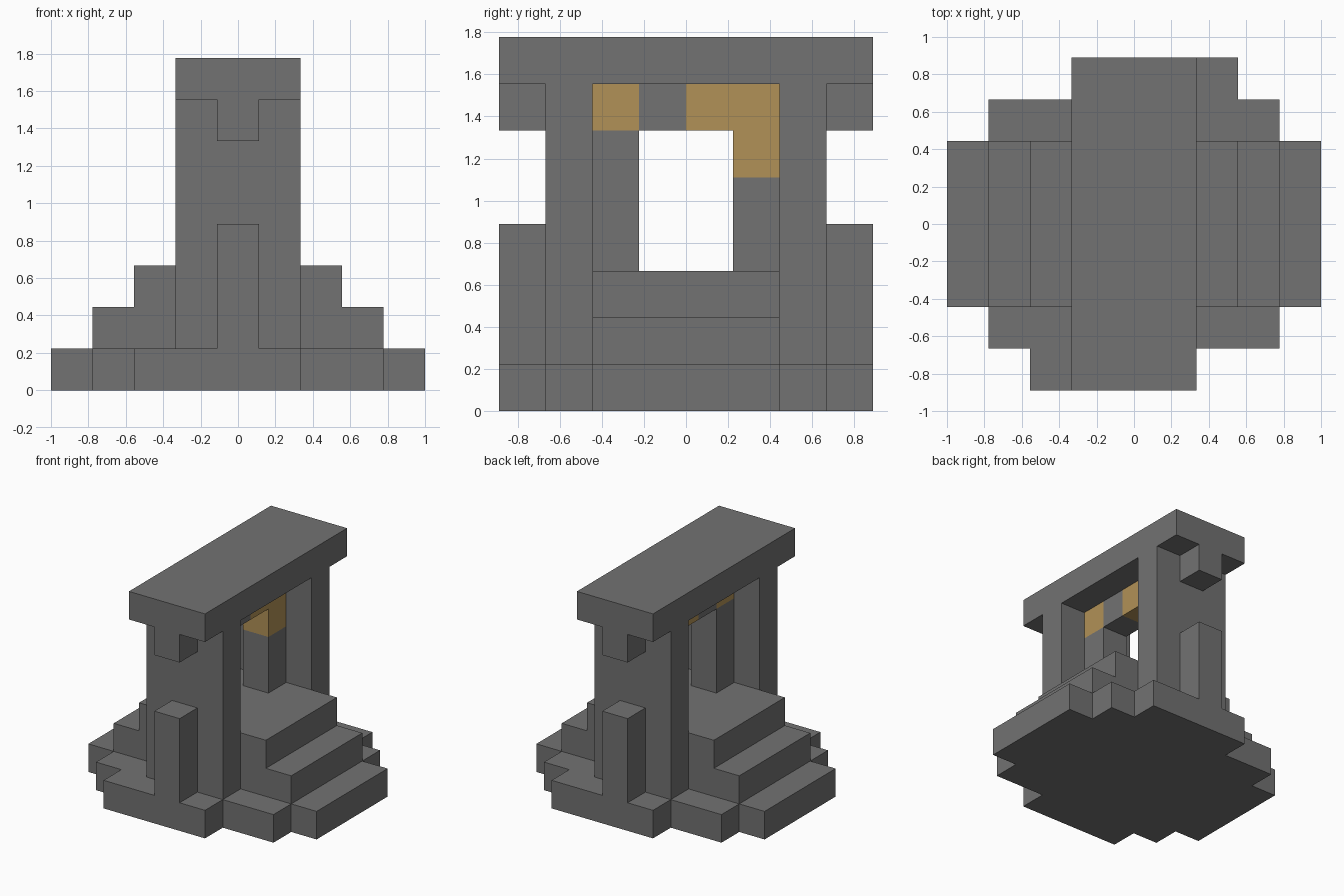
import bpy
import bmesh

U = 2 / 9  # one block edge

if "Cube" in bpy.data.objects:
    bpy.data.objects.remove(bpy.data.objects["Cube"], do_unlink=True)


def material(name, color):
    mat = bpy.data.materials.new(name)
    mat.use_nodes = True
    mat.diffuse_color = color
    bsdf = next(n for n in mat.node_tree.nodes if n.type == "BSDF_PRINCIPLED")
    bsdf.inputs["Base Color"].default_value = color
    return mat


stone = material("grey stone", (0.168, 0.168, 0.168, 1))
gold = material("warm gold", (0.44, 0.284, 0.095, 1))


def prism(name, outline, z0, z1, mat):
    """Extrude a counter-clockwise outline, in block units, from z0 to z1."""
    bm = bmesh.new()
    face = bm.faces.new([bm.verts.new((x * U, y * U, z0 * U)) for x, y in outline])
    top = bmesh.ops.extrude_face_region(bm, geom=[face])["geom"]
    verts = [v for v in top if isinstance(v, bmesh.types.BMVert)]
    bmesh.ops.translate(bm, verts=verts, vec=(0, 0, (z1 - z0) * U))
    bmesh.ops.recalc_face_normals(bm, faces=bm.faces)
    mesh = bpy.data.meshes.new(name)
    bm.to_mesh(mesh)
    bm.free()
    mesh.materials.append(mat)
    obj = bpy.data.objects.new(name, mesh)
    bpy.context.collection.objects.link(obj)
    return obj


def block(name, half_x, y0, y1, z0, z1, mat=stone):
    """Box centred on x = 0."""
    prism(name, [(-half_x, y0), (half_x, y0), (half_x, y1), (-half_x, y1)], z0, z1, mat)


# Base slab: half an outline, repeated with a half turn
half = [(4.5, -2), (4.5, 2), (3.5, 2), (3.5, 3), (2.5, 3),
        (2.5, 4), (-1.5, 4), (-1.5, 3), (-3.5, 3), (-3.5, 2)]
prism("base_slab", half + [(-x, -y) for x, y in half], 0, 1, stone)

# Stairs on both sides
block("lower_step", 3.5, -2, 2, 1, 2)
block("upper_step", 2.5, -2, 2, 2, 3)

# Pillars with their outer buttresses and roof brackets
for side, s in (("front", -1), ("back", 1)):
    inner, outer, tip = 2 * s, 3 * s, 4 * s
    block(side + "_pillar", 1.5, min(inner, outer), max(inner, outer), 1, 7)
    block(side + "_buttress", 0.5, min(outer, tip), max(outer, tip), 1, 4)
    block(side + "_bracket", 0.5, min(outer, tip), max(outer, tip), 6, 7)

# Roof slab
block("roof", 1.5, -4, 4, 7, 8)

# Inner door frame, partly gilded
block("front_jamb", 0.5, -2, -1, 3, 6)
block("back_jamb", 0.5, 1, 2, 3, 5)
block("lintel_stone", 0.5, -1, 0, 6, 7)
block("front_gold_corner", 0.5, -2, -1, 6, 7, gold)
block("back_gold_lintel", 0.5, 0, 2, 6, 7, gold)
block("back_gold_jamb", 0.5, 1, 2, 5, 6, gold)
